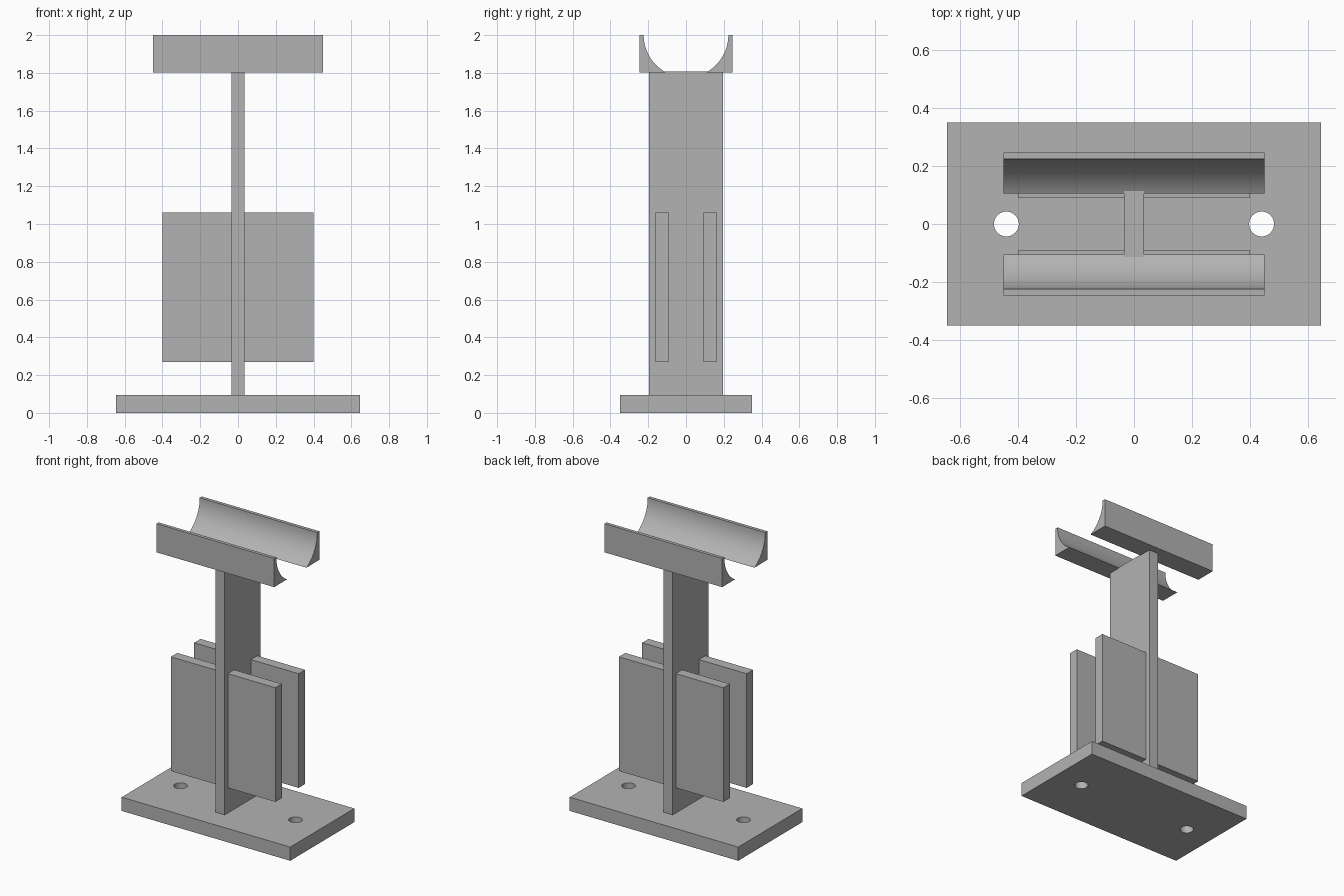
import bpy
import bmesh
from math import asin, cos, sin, pi

default = bpy.data.objects.get("Cube")
if default:
    bpy.data.objects.remove(default, do_unlink=True)

# Single plain grey material
GREY = (0.45, 0.45, 0.45, 1.0)
grey = bpy.data.materials.new("plain grey")
grey.use_nodes = True
grey.diffuse_color = GREY
grey.node_tree.nodes["Principled BSDF"].inputs["Base Color"].default_value = GREY


def select_only(obj):
    bpy.ops.object.select_all(action="DESELECT")
    obj.select_set(True)
    bpy.context.view_layer.objects.active = obj


def box(name, x, y, z):
    """Box from (min, max) ranges along each axis."""
    bpy.ops.mesh.primitive_cube_add(size=1)
    obj = bpy.context.object
    obj.name = name
    for v in obj.data.vertices:
        v.co = [r[0] if c < 0 else r[1] for c, r in zip(v.co, (x, y, z))]
    obj.data.materials.append(grey)
    return obj


def extrude_x(name, profile, half_length):
    """Prism along x from a closed (y, z) profile."""
    bm = bmesh.new()
    face = bm.faces.new([bm.verts.new((-half_length, y, z)) for y, z in profile])
    result = bmesh.ops.extrude_face_region(bm, geom=[face])
    verts = [g for g in result["geom"] if isinstance(g, bmesh.types.BMVert)]
    bmesh.ops.translate(bm, verts=verts, vec=(2 * half_length, 0, 0))
    bmesh.ops.recalc_face_normals(bm, faces=bm.faces)
    mesh = bpy.data.meshes.new(name)
    bm.to_mesh(mesh)
    bm.free()
    mesh.materials.append(grey)
    obj = bpy.data.objects.new(name, mesh)
    bpy.context.collection.objects.link(obj)
    return obj


# Base plate with two bolt holes
BASE_TOP = 0.095
base = box("base_plate", (-0.645, 0.645), (-0.35, 0.35), (0, BASE_TOP))
for side in (-1, 1):
    bpy.ops.mesh.primitive_cylinder_add(vertices=48, radius=0.043, depth=0.5,
                                        location=(0.44 * side, 0, 0.05))
    cutter = bpy.context.object
    cutter.name = "hole_cutter"
    cutter.hide_render = True
    select_only(base)
    mod = base.modifiers.new("bolt hole", "BOOLEAN")
    mod.operation = "DIFFERENCE"
    mod.solver = "EXACT"
    mod.object = cutter
    bpy.ops.object.modifier_apply(modifier=mod.name)
    bpy.data.objects.remove(cutter, do_unlink=True)
select_only(base)
bpy.ops.object.shade_smooth_by_angle()

# Upright post, its top just above the underside of the cradle
box("post", (-0.035, 0.035), (-0.195, 0.195), (BASE_TOP, 1.807))

# Two cross plates through the post
for label, side in (("front", -1), ("back", 1)):
    box(label + "_cross_plate", (-0.4, 0.4),
        sorted((side * 0.092, side * 0.162)), (0.27, 1.06))

# Open-bottomed cradle: two rails with concave inner faces
RADIUS, TOP, BOTTOM, OUTER = 0.224, 2.0, 1.802, 0.247
sweep = asin((TOP - BOTTOM) / RADIUS)
STEPS = 24
for label, side in (("front", -1), ("back", 1)):
    arc = [(side * RADIUS * cos(sweep * i / STEPS), TOP - RADIUS * sin(sweep * i / STEPS))
           for i in range(STEPS + 1)]
    corners = [(side * OUTER, BOTTOM), (side * OUTER, TOP)]
    rail = extrude_x(label + "_cradle_rail", arc + corners, 0.45)
    select_only(rail)
    bpy.ops.object.shade_smooth_by_angle(angle=pi / 8)
